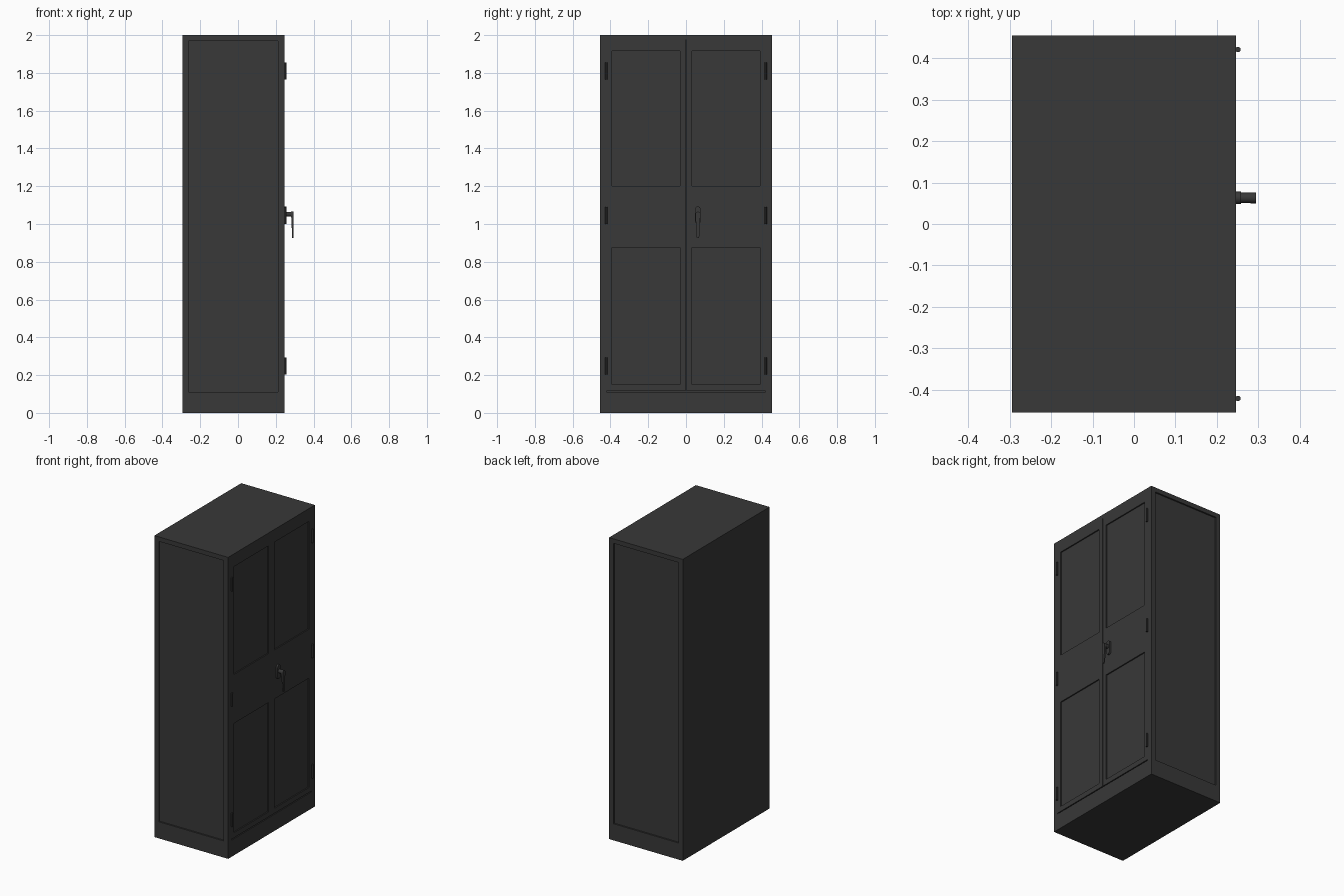
import bpy, bmesh, math

if "Cube" in bpy.data.objects:
    bpy.data.objects.remove(bpy.data.objects["Cube"])

mat = bpy.data.materials.new("dark_metal")
mat.diffuse_color = (0.04, 0.04, 0.04, 1)
mat.use_nodes = True
mat.node_tree.nodes["Principled BSDF"].inputs["Base Color"].default_value = mat.diffuse_color


def from_bmesh(name, bm):
    bmesh.ops.recalc_face_normals(bm, faces=bm.faces[:])
    me = bpy.data.meshes.new(name)
    bm.to_mesh(me)
    bm.free()
    ob = bpy.data.objects.new(name, me)
    bpy.context.collection.objects.link(ob)
    me.materials.append(mat)
    return ob


def box(name, x, y, z):
    bm = bmesh.new()
    bmesh.ops.create_cube(bm, size=1)
    for v in bm.verts:
        for i, (lo, hi) in enumerate((x, y, z)):
            v.co[i] = (lo + hi) / 2 + v.co[i] * (hi - lo)
    return from_bmesh(name, bm)


def plate(name, outline, x0, x1):
    """Extrude a (y, z) outline along x."""
    bm = bmesh.new()
    face = bm.faces.new([bm.verts.new((x0, y, z)) for y, z in outline])
    ext = bmesh.ops.extrude_face_region(bm, geom=[face])
    for v in ext["geom"]:
        if isinstance(v, bmesh.types.BMVert):
            v.co.x = x1
    return from_bmesh(name, bm)


def capsule(cy, z_low, r_low, z_high, r_high, n=8):
    """Tapered rounded outline between two circle centres."""
    top = [(cy + r_high * math.cos(math.pi * i / n), z_high + r_high * math.sin(math.pi * i / n)) for i in range(n + 1)]
    low = [(cy - r_low * math.cos(math.pi * i / n), z_low - r_low * math.sin(math.pi * i / n)) for i in range(n + 1)]
    return top + low


def smooth(ob):
    bpy.ops.object.select_all(action='DESELECT')
    ob.select_set(True)
    bpy.context.view_layer.objects.active = ob
    bpy.ops.object.shade_smooth_by_angle()


FX = 0.246  # plane of the door front
body = box("cabinet_body", (-0.295, FX), (-0.455, 0.455), (0, 2))


def cut(x, y, z):
    cutter = box("cutter", x, y, z)
    cutter.hide_render = True
    mod = body.modifiers.new("cut", 'BOOLEAN')
    mod.operation = 'DIFFERENCE'
    mod.solver = 'EXACT'
    mod.object = cutter
    bpy.context.view_layer.objects.active = body
    bpy.ops.object.modifier_apply(modifier=mod.name)
    bpy.data.objects.remove(cutter)


# Recessed side panels and four recessed door panels
for s in (-1, 1):
    cut((-0.263, 0.213), sorted((s * 0.445, s * 0.5)), (0.11, 1.97))
    for z in ((0.15, 0.875), (1.2, 1.915)):
        cut((FX - 0.008, 0.3), sorted((s * 0.032, s * 0.393)), z)

# Gap under the doors and the seam between them
cut((FX - 0.012, 0.3), (-0.42, 0.42), (0.11, 0.116))
cut((FX - 0.01, 0.3), (-0.002, 0.002), (0.114, 1.975))

# Hinge barrels
for side, y in (("left", -0.421), ("right", 0.421)):
    for level, z in (("lower", 0.248), ("middle", 1.045), ("upper", 1.81)):
        bpy.ops.mesh.primitive_cylinder_add(vertices=12, radius=0.0065, depth=0.088, location=(FX + 0.005, y, z))
        hinge = bpy.context.object
        hinge.name = f"hinge_{side}_{level}"
        hinge.data.materials.append(mat)
        smooth(hinge)

# Handle: rounded lock plate, round stem, tapered hanging lever
HY = 0.063
lock = plate("lock_plate", capsule(HY, 1.015, 0.015, 1.078, 0.015), FX - 0.004, FX + 0.012)
smooth(lock)
bpy.ops.mesh.primitive_cylinder_add(vertices=20, radius=0.0125, depth=0.042,
                                    location=(FX + 0.023, HY, 1.052), rotation=(0, math.pi / 2, 0))
stem = bpy.context.object
stem.name = "handle_stem"
stem.data.materials.append(mat)
smooth(stem)
lever = plate("handle_lever", capsule(HY, 0.932, 0.007, 1.052, 0.0135), 0.281, 0.294)
for v in lever.data.vertices:
    if v.co.z < 0.95:
        v.co.x = 0.295 if v.co.x > 0.288 else 0.287
smooth(lever)
